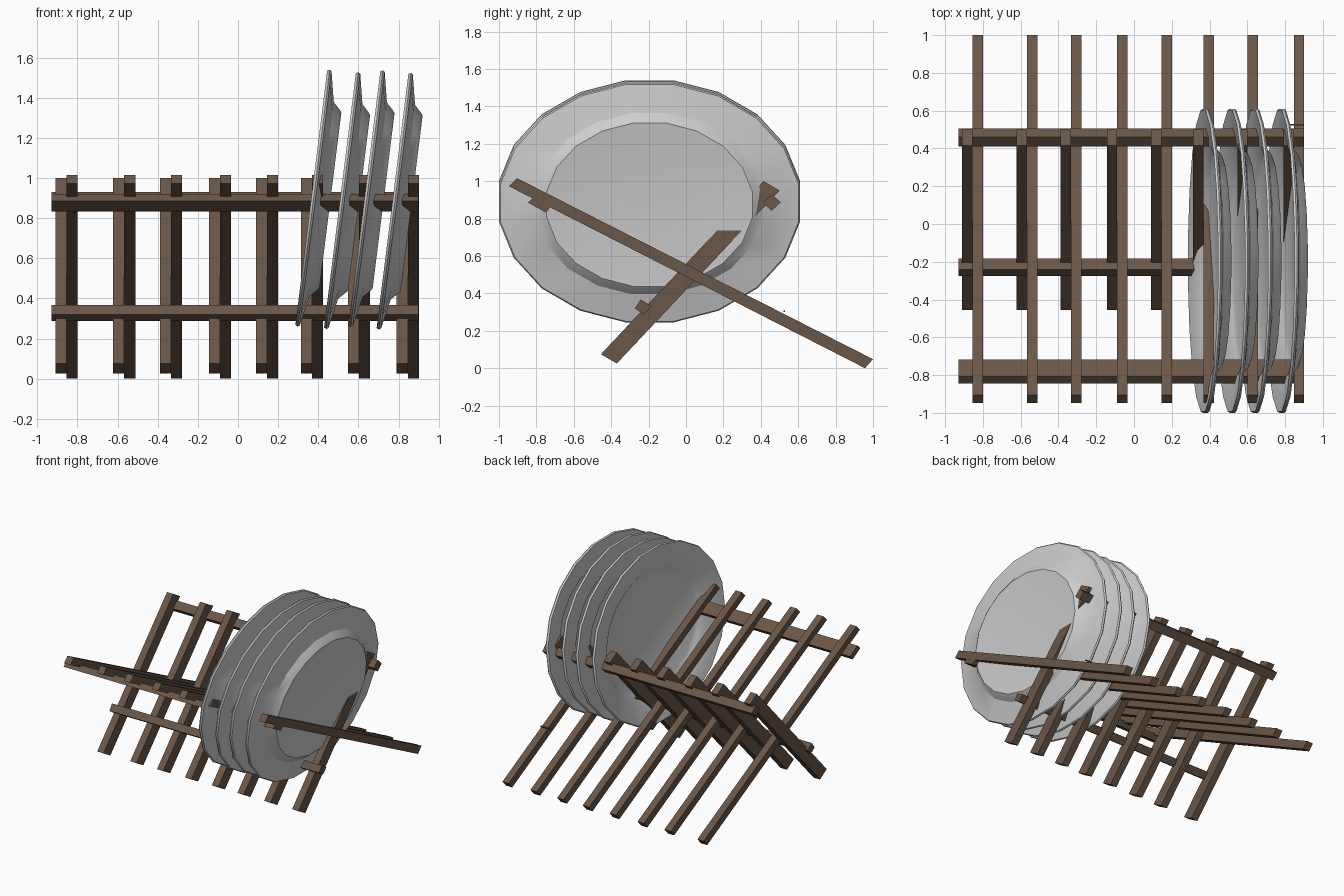
import bpy, bmesh, math
from mathutils import Vector

cube = bpy.data.objects.get("Cube")
if cube:
    bpy.data.objects.remove(cube, do_unlink=True)


def material(name, rgb):
    mat = bpy.data.materials.new(name)
    mat.use_nodes = True
    mat.diffuse_color = (*rgb, 1)
    mat.node_tree.nodes["Principled BSDF"].inputs["Base Color"].default_value = (*rgb, 1)
    return mat


WOOD = material("brown wood", (0.145, 0.095, 0.063))
CHINA = material("pale grey china", (0.62, 0.62, 0.62))


def finish(bm, name, mat):
    bmesh.ops.recalc_face_normals(bm, faces=bm.faces)
    mesh = bpy.data.meshes.new(name)
    bm.to_mesh(mesh)
    bm.free()
    mesh.materials.append(mat)
    obj = bpy.data.objects.new(name, mesh)
    bpy.context.collection.objects.link(obj)
    return obj


def bar(name, section, x0, x1, mat=WOOD):
    """Extrude a (y, z) outline along x."""
    bm = bmesh.new()
    face = bm.faces.new([bm.verts.new((x0, y, z)) for y, z in section])
    ext = bmesh.ops.extrude_face_region(bm, geom=[face])
    moved = [v for v in ext["geom"] if isinstance(v, bmesh.types.BMVert)]
    bmesh.ops.translate(bm, vec=(x1 - x0, 0, 0), verts=moved)
    return finish(bm, name, mat)


# Crossing slats: each short slat sits beside a long one
LONG = [(-0.947, 0.973), (-0.904, 1.016), (1.0, 0.048), (0.957, 0.0)]
SHORT = [(-0.455, 0.075), (-0.37, 0.025), (0.5, 0.95), (0.415, 1.0)]
WIDTH = 0.055
for i, x in enumerate((-0.91, -0.622, -0.388, -0.144, 0.09, 0.313, 0.547, 0.791)):
    bar(f"short_slat_{i + 1}", SHORT, x, x + WIDTH)
    bar(f"long_slat_{i + 1}", LONG, x + WIDTH, x + 2 * WIDTH)

# Rails tying the slats together
RAILS = {
    "front_rail": [(-0.845, 0.886), (-0.808, 0.92), (-0.717, 0.868), (-0.75, 0.833)],
    "back_rail": [(0.506, 0.886), (0.457, 0.842), (0.41, 0.886), (0.46, 0.93)],
    "lower_rail": [(-0.274, 0.32), (-0.242, 0.367), (-0.183, 0.331), (-0.226, 0.288)],
}
for name, section in RAILS.items():
    bar(name, section, -0.93, 0.9)

# Thin pin on the end slat
bar("pin", [(0.522, 0.3), (0.53, 0.3), (0.53, 0.308), (0.522, 0.308)], 0.81, 0.9)

# Plate profile: (radius fraction, offset along the axis), back then bowl
PROFILE = [(0.0, 0.084), (0.66, 0.084), (0.683, 0.086), (0.70, 0.078), (0.757, 0.042),
           (0.99, 0.012), (1.0, 0.002), (0.99, -0.01),
           (0.757, 0.022), (0.70, 0.052), (0.66, 0.066), (0.0, 0.066)]
SIDES = 20
ACROSS = Vector((0, 0.815, 0))
UP = Vector((0.124, 0, 0.992)) * 0.653
AXIS = Vector((0.992, 0, -0.124))


def plate(name, centre):
    bm = bmesh.new()
    rings = []
    for r, off in PROFILE:
        base = Vector(centre) + AXIS * off
        if r == 0:
            rings.append([bm.verts.new(base)] * SIDES)
            continue
        angles = [math.tau * (k + 0.5) / SIDES for k in range(SIDES)]
        rings.append([bm.verts.new(base + r * (ACROSS * math.cos(a) + UP * math.sin(a)))
                      for a in angles])
    for a, b in zip(rings, rings[1:]):
        for k in range(SIDES):
            n = (k + 1) % SIDES
            bm.faces.new(list(dict.fromkeys((a[k], a[n], b[n], b[k]))))
    obj = finish(bm, name, CHINA)
    bpy.ops.object.select_all(action="DESELECT")
    obj.select_set(True)
    bpy.context.view_layer.objects.active = obj
    bpy.ops.object.shade_smooth_by_angle(angle=math.radians(30))


# Four plates leaning in the rack
for i, (x, z) in enumerate(((0.375, 0.9), (0.518, 0.888), (0.64, 0.897), (0.78, 0.885))):
    plate(f"plate_{i + 1}", (x, -0.195, z))
